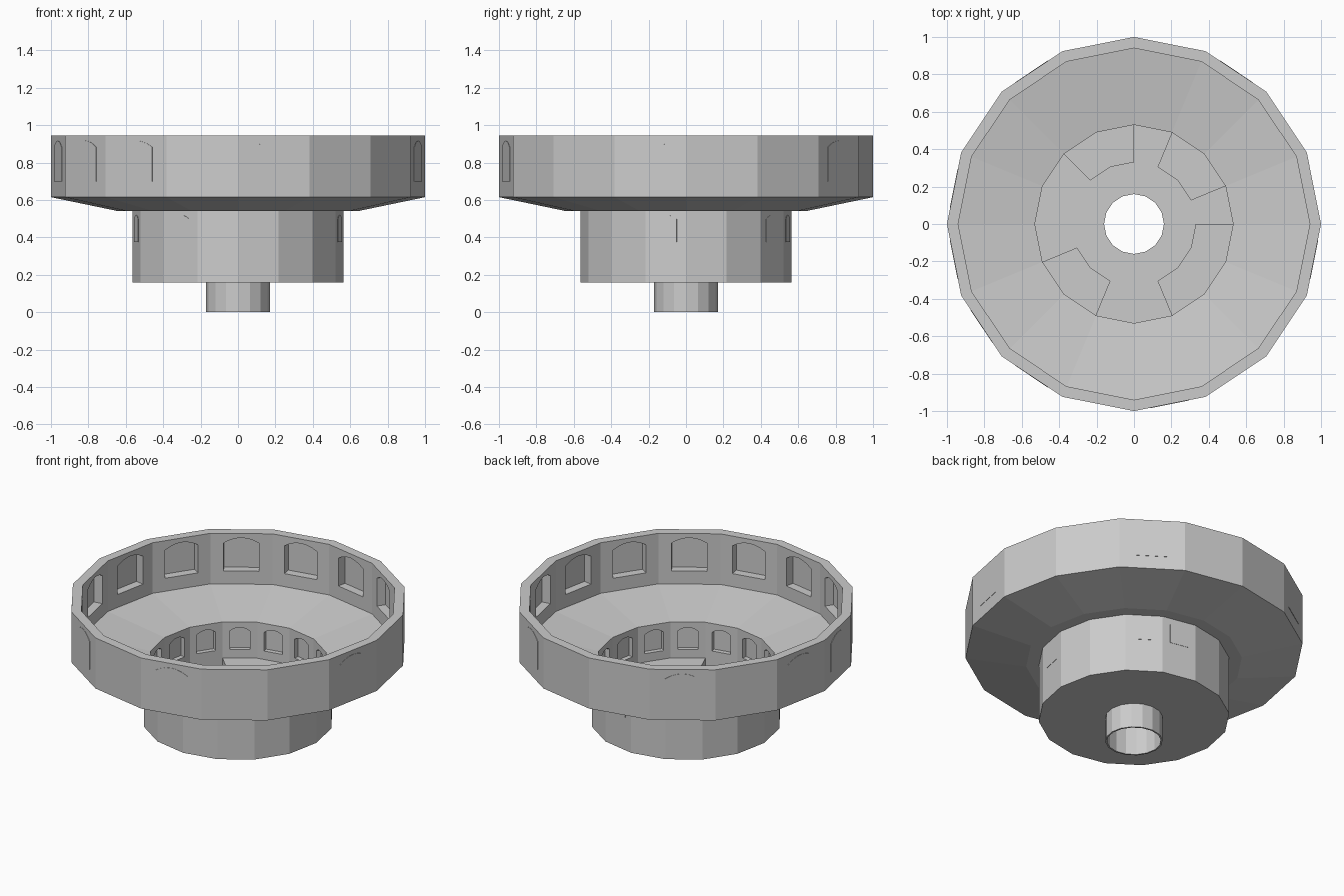
import bpy
import bmesh
import math
from mathutils import Matrix

SIDES = 16
STEP = math.tau / SIDES
APOTHEM = math.cos(STEP / 2)

if "Cube" in bpy.data.objects:
    bpy.data.objects.remove(bpy.data.objects["Cube"], do_unlink=True)

grey = bpy.data.materials.new("plain_grey")
grey.use_nodes = True
grey.diffuse_color = (0.6, 0.6, 0.6, 1)
grey.node_tree.nodes["Principled BSDF"].inputs["Base Color"].default_value = (0.6, 0.6, 0.6, 1)


def make_object(name, bm):
    bmesh.ops.recalc_face_normals(bm, faces=bm.faces)
    mesh = bpy.data.meshes.new(name)
    bm.to_mesh(mesh)
    bm.free()
    mesh.materials.append(grey)
    obj = bpy.data.objects.new(name, mesh)
    bpy.context.collection.objects.link(obj)
    return obj


def lathe(name, profile, start=0, count=SIDES):
    """Turn a closed (radius, height) profile through some of the sides."""
    bm = bmesh.new()
    full = count == SIDES
    rings = []
    for i in range(count if full else count + 1):
        a = (start + i) * STEP
        rings.append([bm.verts.new((r * math.cos(a), r * math.sin(a), z)) for r, z in profile])
    n = len(profile)
    for i in range(count):
        a, b = rings[i], rings[(i + 1) % len(rings)]
        for j in range(n):
            k = (j + 1) % n
            bm.faces.new((a[j], a[k], b[k], b[j]))
    if not full:
        bm.faces.new(rings[0])
        bm.faces.new(rings[-1])
    return make_object(name, bm)


def add_arch(bm, side, inner, outer, width, low, high):
    """Arched slab facing outward from the middle of one side."""
    w = width / 2
    rise = (high - low) * 0.16
    outline = [(-w, low), (w, low)]
    for i in range(7):
        t = 1 - i / 3
        outline.append((w * t, high - rise * t * t))
    turn = Matrix.Rotation((side + 0.5) * STEP, 4, 'Z')
    verts = [bm.verts.new((inner, y, z)) for y, z in outline]
    face = bm.faces.new(verts)
    grown = bmesh.ops.extrude_face_region(bm, geom=[face])
    new = [g for g in grown["geom"] if isinstance(g, bmesh.types.BMVert)]
    bmesh.ops.translate(bm, vec=(outer - inner, 0, 0), verts=new)
    bmesh.ops.transform(bm, matrix=turn, verts=verts + new)


# Stepped bowl with a hollow stem
body = lathe("stepped_bowl", [
    (0.16, 0), (0.17, 0), (0.17, 0.16), (0.565, 0.16), (0.565, 0.54),
    (0.64, 0.54), (1, 0.615), (1, 0.945), (0.94, 0.945), (0.94, 0.615),
    (0.53, 0.555), (0.53, 0.19), (0.16, 0.19)])

# Arched niches around both inner walls, and the panels on the outside
tiers = [
    ("upper", 0.94, 1.0, 0.21, 0.70, 0.917, (2, 5, 7, 8, 9, 10, 12, 15)),
    ("lower", 0.53, 0.565, 0.12, 0.375, 0.52, (2, 3, 8, 10, 15)),
]
cut = bmesh.new()
for name, inner, outer, width, low, high, shown in tiers:
    wall = outer * APOTHEM
    for side in range(SIDES):
        add_arch(cut, side, inner * APOTHEM - 0.03, wall - 0.004, width, low, high)
    panels = bmesh.new()
    for side in shown:
        add_arch(panels, side, wall - 0.002, wall + 0.002, width, low, high)
    make_object(name + "_outer_panels", panels)

cutter = make_object("niche_cutter", cut)
cutter.hide_render = True
cutter.hide_viewport = True
niches = body.modifiers.new("niches", 'BOOLEAN')
niches.operation = 'DIFFERENCE'
niches.solver = 'EXACT'
niches.object = cutter

# Apply the niches and drop the cutter
bpy.context.view_layer.update()
graph = bpy.context.evaluated_depsgraph_get()
carved = bpy.data.meshes.new_from_object(body.evaluated_get(graph))
body.modifiers.clear()
body.data = carved
bpy.data.objects.remove(cutter, do_unlink=True)

# Raised platforms on the lower floor
for number, (start, count) in enumerate([(1, 2), (4, 2), (9, 2), (13, 3)], 1):
    lathe(f"floor_platform_{number}",
          [(0.33, 0.18), (0.54, 0.18), (0.54, 0.32), (0.33, 0.32)], start, count)
